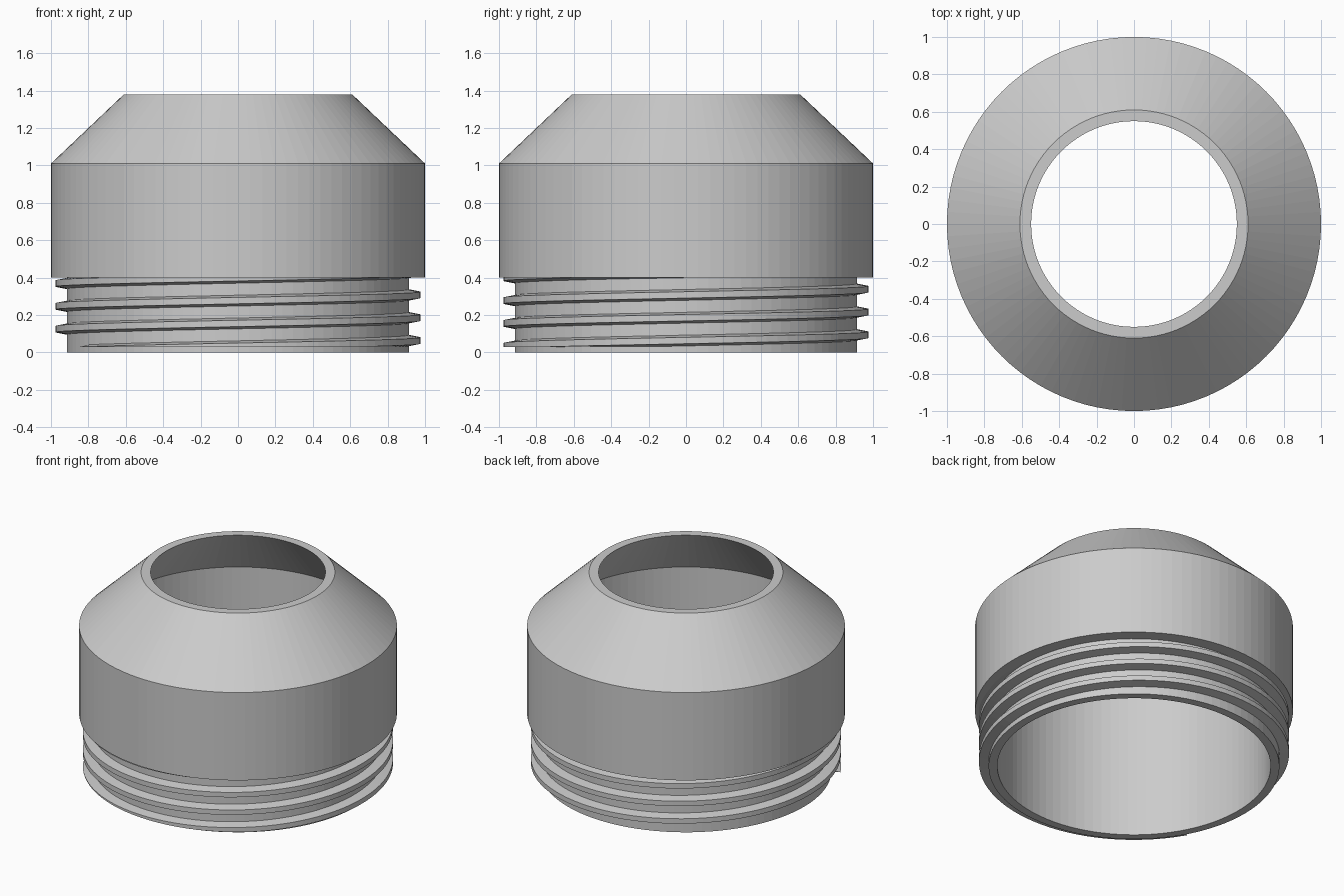
import bpy, bmesh, math

SEGMENTS = 96
PITCH = 0.122

cube = bpy.data.objects.get("Cube")
if cube:
    bpy.data.objects.remove(cube, do_unlink=True)

grey = bpy.data.materials.new("plain grey")
grey.use_nodes = True
colour = (0.6, 0.6, 0.6, 1)
grey.diffuse_color = colour
grey.node_tree.nodes["Principled BSDF"].inputs["Base Color"].default_value = colour


def sweep(name, rings, closed):
    """Skin a list of closed cross-section loops."""
    bm = bmesh.new()
    loops = [[bm.verts.new(p) for p in ring] for ring in rings]
    pairs = list(zip(loops, loops[1:]))
    if closed:
        pairs.append((loops[-1], loops[0]))
    for a, b in pairs:
        n = len(a)
        for i in range(n):
            j = (i + 1) % n
            bm.faces.new((a[i], a[j], b[j], b[i]))
    if not closed:
        bm.faces.new(loops[0])
        bm.faces.new(loops[-1])
    bmesh.ops.recalc_face_normals(bm, faces=bm.faces)
    mesh = bpy.data.meshes.new(name)
    bm.to_mesh(mesh)
    bm.free()
    mesh.materials.append(grey)
    obj = bpy.data.objects.new(name, mesh)
    bpy.context.collection.objects.link(obj)
    return obj


def at_angle(profile, angle):
    return [(r * math.cos(angle), r * math.sin(angle), z) for r, z in profile]


# Hollow body: threaded neck, wide collar, tapered shoulder and inner bore
body = [(0.86, 0), (0.915, 0), (0.915, 0.4), (1, 0.4), (1, 1.01),
        (0.61, 1.38), (0.55, 1.38), (0.86, 1.015)]
step = math.tau / SEGMENTS
sweep("hollow_body", [at_angle(body, i * step) for i in range(SEGMENTS)], True)

# Right-handed helical thread, cut level near the foot and buried in the collar
thread = [(0.905, -0.031), (0.976, -0.017), (0.976, 0.017), (0.905, 0.031)]
rings = []
for i in range(-16, int(3.4 * SEGMENTS)):
    centre = 0.033 + PITCH * i / SEGMENTS
    section = [(r, min(max(centre + dz, 0.03), 0.405)) for r, dz in thread]
    rings.append(at_angle(section, i * step - math.pi / 2))
sweep("screw_thread", rings, False)
